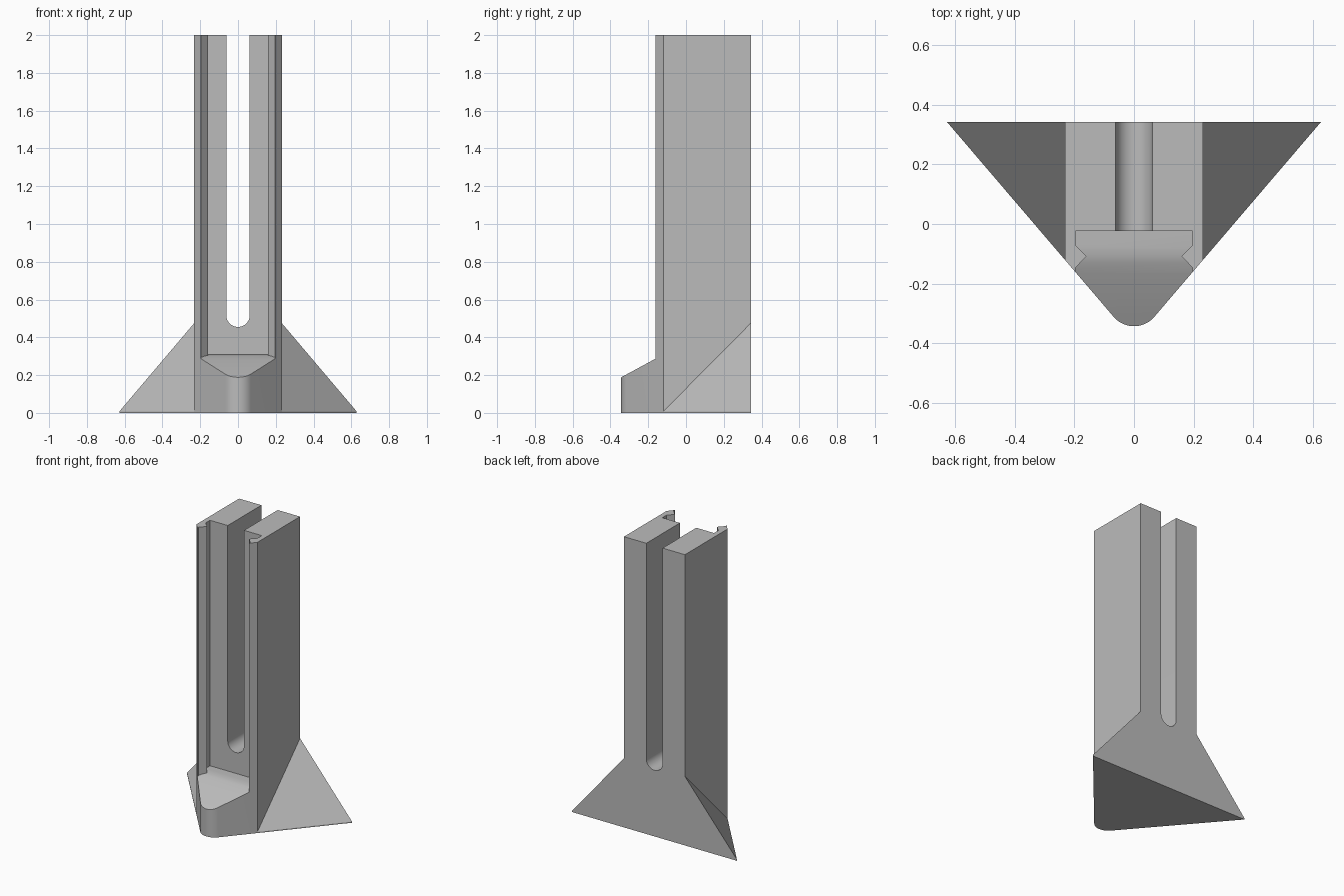
import bpy, bmesh, math

if "Cube" in bpy.data.objects:
    bpy.data.objects.remove(bpy.data.objects["Cube"])

BACK, HALF, FRONT, TIP, TOP = 0.343, 0.232, -0.12, 0.628, 2.0
POCKET_HALF, POCKET_BACK = 0.197, -0.023

grey = bpy.data.materials.new("plain grey")
grey.use_nodes = True
grey.diffuse_color = (0.5, 0.5, 0.5, 1)
grey.node_tree.nodes["Principled BSDF"].inputs["Base Color"].default_value = (0.5, 0.5, 0.5, 1)


def add_object(name, bm):
    bmesh.ops.recalc_face_normals(bm, faces=bm.faces)
    mesh = bpy.data.meshes.new(name)
    bm.to_mesh(mesh)
    bm.free()
    mesh.materials.append(grey)
    obj = bpy.data.objects.new(name, mesh)
    bpy.context.collection.objects.link(obj)
    return obj


def prism(name, outline, place, sweep):
    """Extrude a 2D outline, placed in space by a function, along a vector."""
    bm = bmesh.new()
    face = bm.faces.new([bm.verts.new(place(a, b)) for a, b in outline])
    grown = bmesh.ops.extrude_face_region(bm, geom=[face])["geom"]
    bmesh.ops.translate(bm, vec=sweep, verts=[g for g in grown if isinstance(g, bmesh.types.BMVert)])
    return add_object(name, bm)


def mirrored(half):
    return half + [(-x, y) for x, y in reversed(half)]


def combine(target, tool, operation):
    mod = target.modifiers.new(operation.lower(), "BOOLEAN")
    mod.operation, mod.solver, mod.object = operation, "EXACT", tool
    bpy.context.view_layer.objects.active = target
    bpy.ops.object.modifier_apply(modifier=mod.name)
    bpy.data.objects.remove(tool)


# Column footprint: straight sides, slanted cheeks and a rounded nose
slope = (BACK - FRONT) / (TIP - HALF)
half_angle = math.atan(1 / slope)
corner_y = FRONT - slope * HALF
radius = (-BACK - corner_y) / (1 / math.sin(half_angle) - 1)
centre_y = corner_y + radius / math.sin(half_angle)
sweep_angle = math.pi / 2 - half_angle
steps = 24
nose = []
for i in range(steps + 1):
    a = sweep_angle * (1 - 2 * i / steps)
    nose.append((radius * math.sin(a), centre_y - radius * math.cos(a)))
footprint = [(HALF, BACK), (HALF, FRONT)] + nose + [(-HALF, FRONT), (-HALF, BACK)]
stand = prism("slotted_stand", footprint, lambda x, y: (x, y, 0), (0, 0, TOP))

# Triangular side wings that meet the floor with a thin edge
bm = bmesh.new()
for side in (-1, 1):
    for z in (0, 0.008):
        bm.verts.new((side * TIP, BACK, z))
        bm.verts.new((side * HALF, FRONT, z))
    bm.verts.new((side * HALF, BACK, 0.475))
bmesh.ops.convex_hull(bm, input=bm.verts)
bmesh.ops.dissolve_limit(bm, angle_limit=0.01, verts=bm.verts, edges=bm.edges)
combine(stand, add_object("side_wings", bm), "UNION")

# Front channel with V-shaped ribs on its walls and a sloping floor
channel = mirrored([(POCKET_HALF, POCKET_BACK), (POCKET_HALF, -0.07), (0.16, -0.108),
                    (POCKET_HALF, -0.148), (POCKET_HALF, -0.6)])
pocket = prism("channel_cutter", channel, lambda x, y: (x, y, 0.02), (0, 0, 2.5))
floor_line = [(-0.7, -0.005), (-0.165, 0.285), (-0.13, 0.3), (-0.08, 0.31), (0.1, 0.314),
              (0.1, 2.3), (-0.7, 2.3)]
above_floor = prism("floor_cutter", floor_line, lambda y, z: (-0.5, y, z), (1, 0, 0))
combine(pocket, above_floor, "INTERSECT")
combine(stand, pocket, "DIFFERENCE")

# Round-bottomed slot through the back wall
slot_half, slot_z = 0.062, 0.517
slot = [(slot_half, 2.3), (-slot_half, 2.3)]
for i in range(25):
    a = math.pi * (1 + i / 24)
    slot.append((slot_half * math.cos(a), slot_z + slot_half * math.sin(a)))
combine(stand, prism("slot_cutter", slot, lambda x, z: (x, -0.1, z), (0, 0.7, 0)), "DIFFERENCE")

# Smooth curved surfaces, crisp edges elsewhere
bpy.ops.object.select_all(action="DESELECT")
stand.select_set(True)
bpy.context.view_layer.objects.active = stand
bpy.ops.object.shade_smooth_by_angle(angle=math.radians(20))
